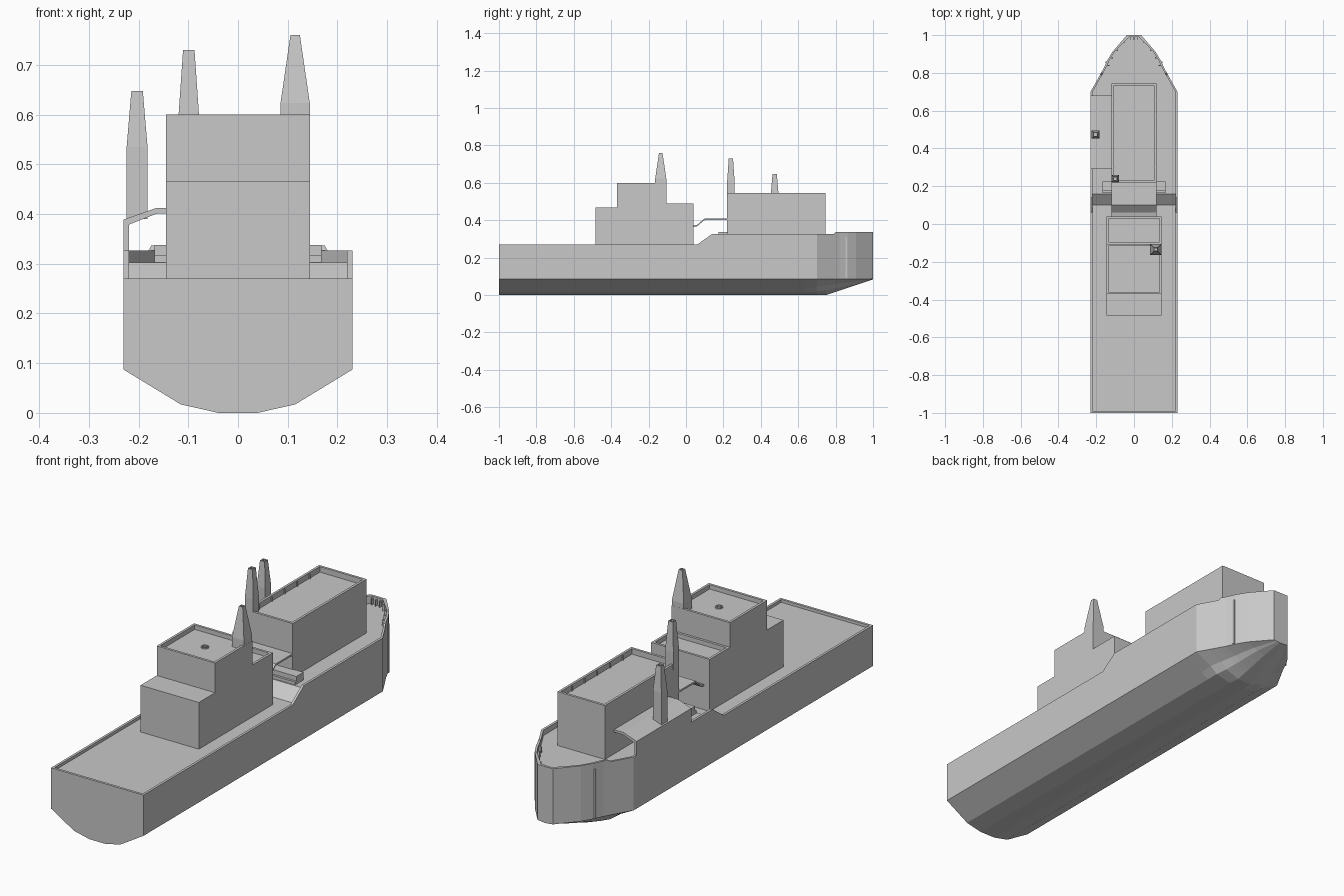
import bpy, bmesh, math

if "Cube" in bpy.data.objects:
    bpy.data.objects.remove(bpy.data.objects["Cube"])

grey = bpy.data.materials.new("hull_grey")
grey.diffuse_color = (0.58, 0.58, 0.58, 1)
grey.use_nodes = True
grey.node_tree.nodes["Principled BSDF"].inputs["Base Color"].default_value = grey.diffuse_color


def make(name, verts, faces):
    me = bpy.data.meshes.new(name)
    me.from_pydata(verts, [], faces)
    bm = bmesh.new()
    bm.from_mesh(me)
    bmesh.ops.recalc_face_normals(bm, faces=bm.faces)
    bm.to_mesh(me)
    bm.free()
    me.materials.append(grey)
    ob = bpy.data.objects.new(name, me)
    bpy.context.collection.objects.link(ob)
    return ob


def loft(name, rings, caps=True, loop=False):
    """Skin closed rings of equal length."""
    n = len(rings[0])
    verts = [p for r in rings for p in r]
    faces = []
    m = len(rings)
    for i in range(m if loop else m - 1):
        j = (i + 1) % m
        for k in range(n):
            l = (k + 1) % n
            faces.append((i * n + k, i * n + l, j * n + l, j * n + k))
    if caps and not loop:
        faces.append(tuple(range(n)))
        faces.append(tuple(range((m - 1) * n, m * n)))
    return make(name, verts, faces)


def stack(name, levels):
    """Rectangles (x0, x1, y0, y1, z) skinned one after the other."""
    return loft(name, [[(a, c, z), (b, c, z), (b, d, z), (a, d, z)]
                       for a, b, c, d, z in levels])


def house(name, x0, x1, y0, y1, z0, z1, t=0.011, drop=0.02):
    """Box with a sunken roof behind a parapet."""
    inner = (x0 + t, x1 - t, y0 + t, y1 - t)
    return stack(name, [(x0, x1, y0, y1, z0), (x0, x1, y0, y1, z1),
                        inner + (z1,), inner + (z1 - drop,)])


def box(name, x0, x1, y0, y1, z0, z1):
    return stack(name, [(x0, x1, y0, y1, z0), (x0, x1, y0, y1, z1)])


def mast(name, cx, cy, levels):
    """Tapered square funnel with hollow top; levels are (half width, z)."""
    h, z = levels[-1]
    levels = levels + [(h * 0.65, z), (h * 0.65, z - 0.02)]
    return stack(name, [(cx - r, cx + r, cy - r, cy + r, z) for r, z in levels])


def lerp_table(table, y):
    for (a, u), (b, v) in zip(table, table[1:]):
        if y <= b:
            return u + (v - u) * (y - a) / (b - a)
    return table[-1][1]


# hull curves along the length
WIDTH = [(-1, .23), (.70, .23), (.82, .163), (.865, .142), (.91, .115), (1, .038)]
SHEER = [(-1, .27), (.06, .27), (.14, .327), (.79, .327), (.80, .337), (1, .337)]
DECK = [(-1, .257), (.10, .257), (.16, .303), (1, .303)]
STATIONS = [-1, .06, .10, .14, .16, .64, .70, .75, .79, .80, .82, .865, .91, 1]

# hull body up to the deck
rings = []
for y in STATIONS:
    w, d = lerp_table(WIDTH, y), lerp_table(DECK, y)
    half = []
    for f, z, start in ((.17, 0, .75), (.5, .017, .72), (.65, .038, .64)):
        t = max(0, (y - start) / (1 - start))
        half.append((f * w, z + (.087 - .004 * (1 - f) - z) * t))
    half += [(w, .087), (w, d)]
    rings.append([(x, y, z) for x, z in half] +
                 [(-x, y, z) for x, z in reversed(half)])
loft("hull", rings)

# bulwark around the deck edge
side = [(1, y) for y in STATIONS] + [(-1, y) for y in reversed(STATIONS)]
rings = []
for s, y in side:
    w, top, low = lerp_table(WIDTH, y), lerp_table(SHEER, y), lerp_table(DECK, y)
    xi, yi = s * (w - .011), max(-.989, min(.989, y))
    rings.append([(s * w, y, low), (s * w, y, top), (xi, yi, top), (xi, yi, low - .003)])
loft("bulwark", rings, loop=True)

# bow stanchions and side fairlead strips
for s in (-1, 1):
    for i, y in enumerate((.84, .88, .92, .96)):
        x = s * (lerp_table(WIDTH, y) - .017)
        box(f"stanchion_{i}", x - .006, x + .006, y - .003, y + .003, .30, .33)
    x = s * .147
    box("bow_strip", x - .004, x + .004, .852, .860, .09, .31)
for x in (-.02, 0, .02):
    box("bow_stanchion", x - .002, x + .002, .975, .99, .30, .33)

# aft superstructure
box("aft_house_low", -.145, .145, -.485, -.37, .25, .467)
house("aft_house_high", -.145, .145, -.37, -.105, .25, .60)
house("aft_house_front", -.145, .145, -.105, .04, .25, .49)

# roof ring
prof = [(.016, .58), (.016, .586), (.011, .586), (.011, .58)]
loft("roof_ring", [[(r * math.cos(a), -.235 + r * math.sin(a), z) for r, z in prof]
                   for a in [i * math.tau / 10 for i in range(10)]], loop=True)

# forward house with parapet ribs
house("fore_house", -.118, .118, .22, .745, .29, .545, drop=.025)
for i in range(5):
    for s in (-1, 1):
        y = .30 + i * .09
        box(f"parapet_rib_{i}", s * .105 - .003, s * .105 + .003,
            y - .002, y + .002, .52, .54)
box("fore_step", -.168, .168, .165, .225, .25, .317)
box("fore_step_top", -.168, .168, .175, .225, .31, .338)

# bent bridge sheet between the two houses
bridge = [(.035, .362), (.06, .368), (.10, .402), (.225, .402)]
prof = bridge + [(y, z + .008) for y, z in reversed(bridge)]
loft("bridge_sheet", [[(x, y, z) for y, z in prof] for x in (-.118, .118)])

# side canopy with outer wall
canopy = [(-.23, .29), (-.23, .389), (-.165, .412), (-.115, .412),
          (-.115, .401), (-.163, .401), (-.219, .379), (-.219, .29)]
loft("side_canopy", [[(x, y, z) for x, z in canopy] for y in (.29, .68)])

# funnels and masts
mast("aft_mast", .115, -.135, [(.0295, .48), (.0295, .623), (.0095, .76)])
mast("fore_mast", -.099, .24, [(.0205, .52), (.0205, .60), (.0115, .73)])
mast("side_mast", -.203, .474, [(.021, .39), (.021, .535), (.0115, .648)])
